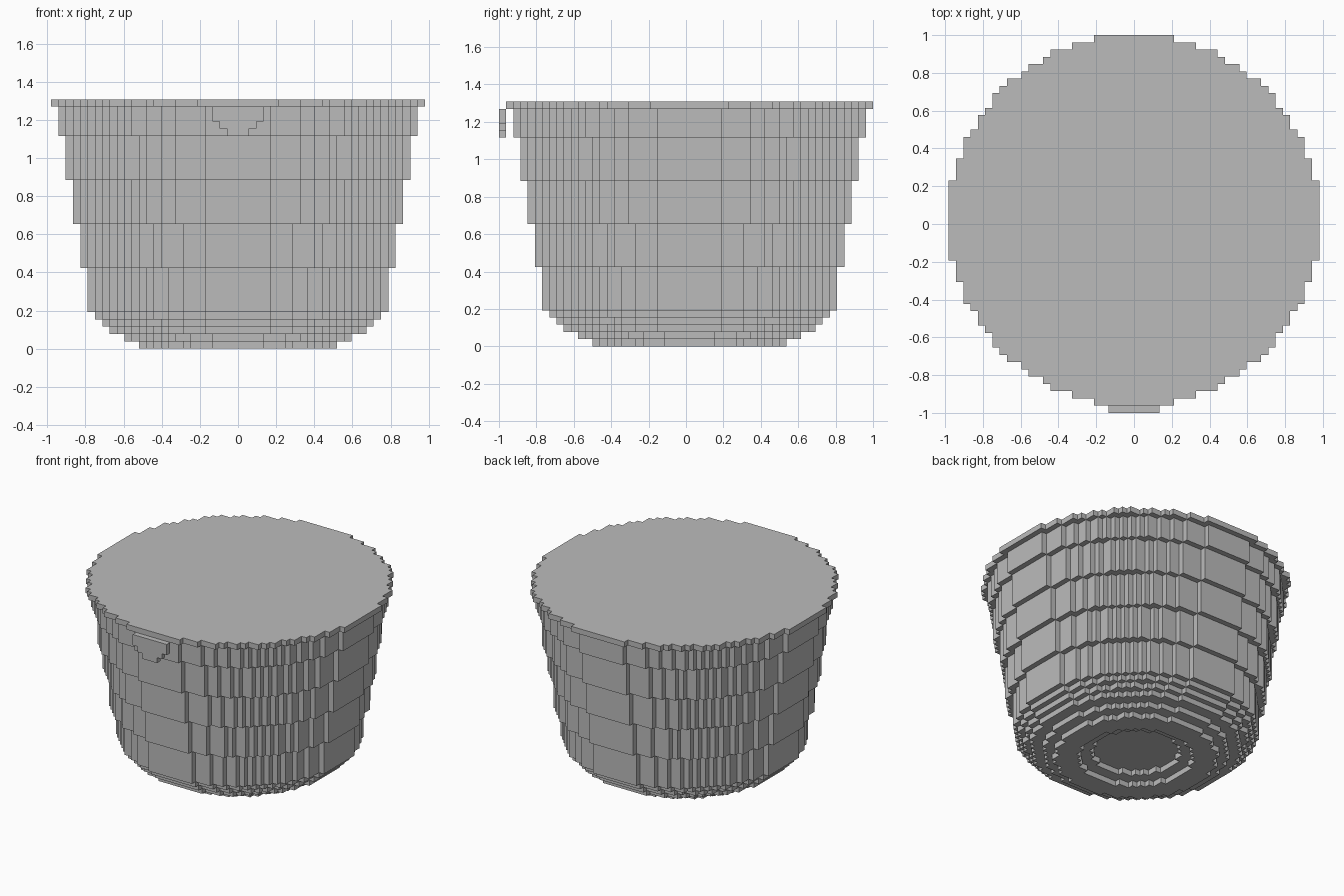
import bpy
import bmesh

V = 2 / 52  # size of one block

cube = bpy.data.objects.get("Cube")
if cube:
    bpy.data.objects.remove(cube)

grey = bpy.data.materials.new("plain grey")
grey.use_nodes = True
grey.diffuse_color = (0.5, 0.5, 0.5, 1)
grey.node_tree.nodes["Principled BSDF"].inputs["Base Color"].default_value = (0.5, 0.5, 0.5, 1)


def disc(d):
    """Blocks of a stepped circle that is d blocks wide."""
    n = d // 2
    span = range(-n, n + 1)
    return {(i, j) for i in span for j in span if i * i + j * j <= d * d / 4}


def build(name, stack, first, last):
    """Outer skin of slabs first..last-1; each slab is (bottom, top, blocks)."""
    bm = bmesh.new()

    def quad(points):
        return bm.faces.new([bm.verts.new((x * V, (y + 0.5) * V, z * V)) for x, y, z in points])

    def cap(cells, z, up):
        for i, j in cells:
            ring = [(i - .5, j - .5, z), (i + .5, j - .5, z), (i + .5, j + .5, z), (i - .5, j + .5, z)]
            quad(ring if up else ring[::-1])

    for k in range(first, last):
        z0, z1, cells = stack[k]
        below = stack[k - 1][2] if k > 0 else set()
        above = stack[k + 1][2] if k + 1 < len(stack) else set()
        cap(cells - below, z0, False)
        cap(cells - above, z1, True)
        # Upright walls wherever a neighbouring block is missing
        for i, j in cells:
            for dx, dy in ((1, 0), (0, 1), (-1, 0), (0, -1)):
                if (i + dx, j + dy) not in cells:
                    cx, cy = i + dx / 2, j + dy / 2
                    ax, ay = cx + dy / 2, cy - dx / 2
                    bx, by = cx - dy / 2, cy + dx / 2
                    quad([(ax, ay, z0), (bx, by, z0), (bx, by, z1), (ax, ay, z1)])

    bmesh.ops.remove_doubles(bm, verts=bm.verts[:], dist=V / 100)
    bm.normal_update()
    # Merge flush wall panels into larger flat faces
    flush = [e for e in bm.edges if len(e.link_faces) == 2
             and all(abs(f.normal.z) < 0.5 for f in e.link_faces)
             and e.calc_face_angle(1) < 0.01]
    bmesh.ops.dissolve_edges(bm, edges=flush, use_verts=False)

    mesh = bpy.data.meshes.new(name)
    bm.to_mesh(mesh)
    bm.free()
    mesh.materials.append(grey)
    bpy.context.collection.objects.link(bpy.data.objects.new(name, mesh))


# Slabs from the ground up: bottom, top, blocks
stack = [
    (0, 1, disc(27) - disc(19)),
    (1, 2, disc(31) - disc(15)),
    (2, 3, disc(35)),
    (3, 4, disc(37)),
    (4, 5, disc(39)),
]
for n in range(5):
    stack.append((5 + 6 * n, min(11 + 6 * n, 33), disc(41 + 2 * n)))
stack.append((33, 34, disc(51)))

build("rounded_base", stack, 0, 5)
build("tapered_tub", stack, 5, 10)
build("rim_and_lid", stack, 10, 11)


# Small stepped tab hanging in front of the rim
def row(half):
    return {(i, -26) for i in range(-half, half + 1)}


tab = [(29, 30, row(1)), (30, 31, row(2)), (31, 33, row(3))]
build("front_tab", tab, 0, len(tab))
